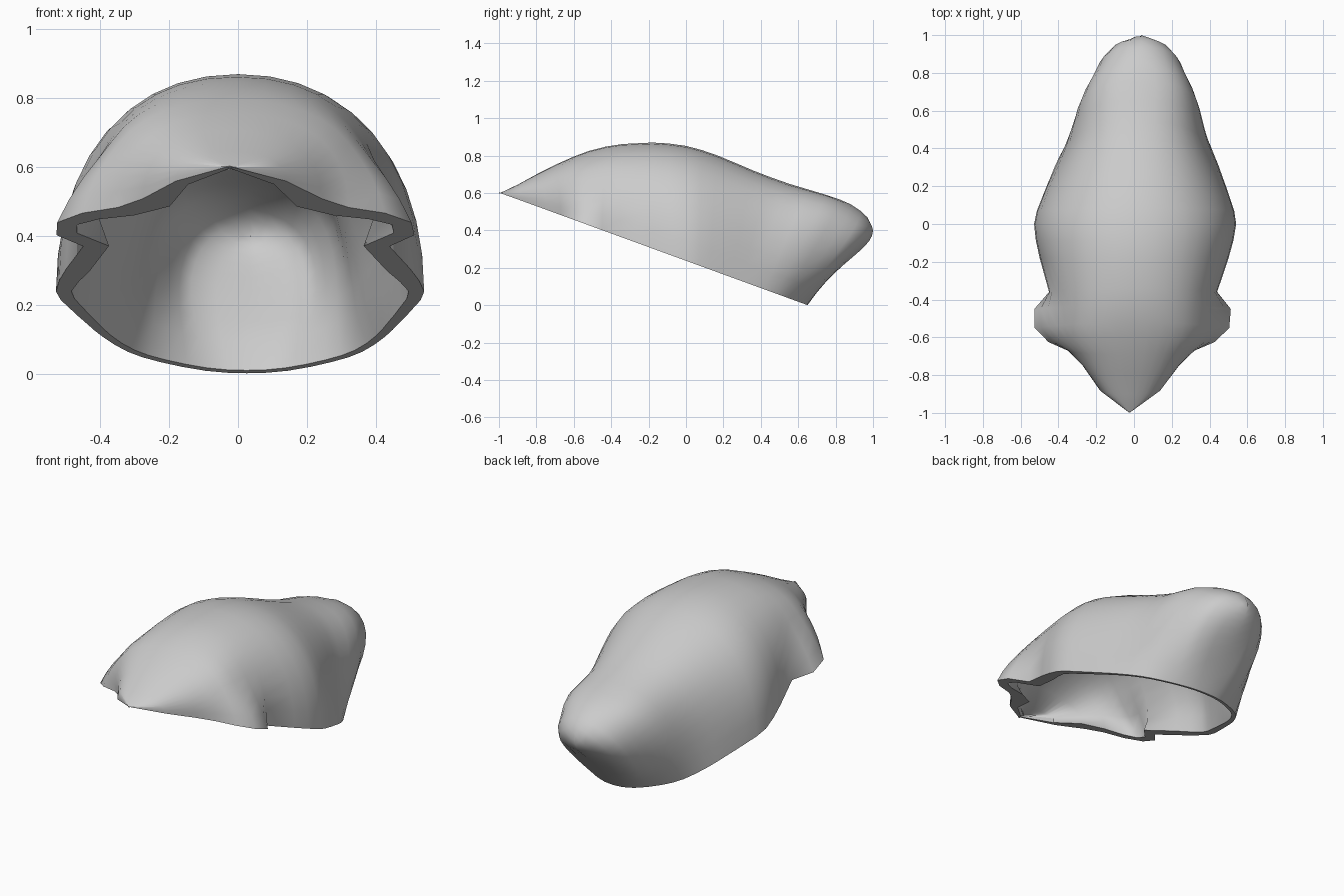
import bpy, bmesh
from mathutils import Vector

if "Cube" in bpy.data.objects:
    bpy.data.objects.remove(bpy.data.objects["Cube"])

SEG = 10                      # segments from rim to ridge
PLANE_N = Vector((0, 0.365, 1)).normalized()


def rim_z(y):
    """Height of the tilted plane that the open rim lies in."""
    return 0.238 - 0.365 * y


def ramp(table, x):
    """Piecewise linear lookup."""
    for (x0, a), (x1, b) in zip(table, table[1:]):
        if x <= x1:
            return a + (b - a) * max(0, (x - x0) / (x1 - x0))
    return table[-1][1]


# stations front to back: base rim x, rim y, ridge y, ridge z
stations = [
    (0, -1, -1, .597), (.16, -.88, -.9, .645), (.26, -.74, -.79, .705),
    (.335, -.67, -.69, .755), (.395, -.625, -.6, .795), (.42, -.55, -.52, .825),
    (.43, -.45, -.43, .848), (.445, -.36, -.34, .862), (.50, -.18, -.18, .87),
    (.535, 0, 0, .852), (.50, .13, .17, .80), (.455, .25, .36, .72),
    (.41, .36, .55, .65), (.34, .48, .75, .59), (.25, .56, .88, .54),
    (.12, .63, .97, .47), (0, .65, 1, .40)]

# section handles where the rear bulge overhangs the hollow sides
rear = {
    11: ((.43, .29, .49), (.31, .36, .72)),
    12: ((.36, .44, .40), (.31, .55, .65)),
    13: ((.33, .64, .36), (.32, .76, .60)),
    14: ((.28, .78, .30), (.265, .89, .52)),
    15: ((.23, .83, .25), (.20, 1.0, .41)),
    16: ((0, .81, .24), (0, 1.0, .30))}

# side tabs flaring out near the rim
tabs = {4: .045, 5: .095, 6: .09}


def section(i):
    """Half cross-section from the rim up to the ridge."""
    xr, yr, yt, zt = stations[i]
    a, d = Vector((xr, yr, rim_z(yr))), Vector((0, yt, zt))
    if i in rear:
        b, c = (Vector(p) for p in rear[i])
    else:
        b = Vector((xr, yr + .4 * (yt - yr), a.z + .6 * (zt - a.z)))
        c = Vector((xr * (.7 if i < 8 else .64), yt, zt))
    pts = []
    for k in range(SEG + 1):
        t = k / SEG
        s = 1 - t
        p = a * s**3 + b * (3 * s * s * t) + c * (3 * s * t * t) + d * t**3
        p.x += tabs.get(i, 0) * max(0, 1 - t / .36) ** 1.2
        pts.append(p)
    return pts


def mirrored(pts):
    return [Vector((-p.x, p.y, p.z)) for p in pts]


# halve the spacing behind the tabs with a smooth in-between section
base = [section(i) for i in range(len(stations))]
base.append(mirrored(base[-2]))
halves = []
for i in range(len(stations)):
    halves.append(base[i])
    if 7 < i < len(stations) - 1:
        halves.append([(q + r) * .5625 - (p + s) * .0625
                       for p, q, r, s in zip(*base[i - 1:i + 3])])

# outer skin lofted through mirrored sections
bm = bmesh.new()
rows = []
for half in halves:
    half[0].z = rim_z(half[0].y)
    half[-1].x = 0
    rows.append([bm.verts.new(p) for p in half + mirrored(half[-2::-1])])
for r0, r1 in zip(rows, rows[1:]):
    for j in range(2 * SEG):
        bm.faces.new((r0[j], r0[j + 1], r1[j + 1], r1[j]))
bmesh.ops.remove_doubles(bm, verts=bm.verts, dist=0.0005)
bmesh.ops.recalc_face_normals(bm, faces=bm.faces)
if sum(f.normal.z * f.calc_area() for f in bm.faces) < 0:
    bmesh.ops.reverse_faces(bm, faces=bm.faces)
bm.normal_update()

# inner lining, kept flush with the rim plane
lip = [(-1, .02), (-.88, .045), (-.74, .10), (-.63, .07), (-.5, .055), (-.36, .075),
       (-.18, .07), (0, .045), (.4, .025)]
wall = [(-1, .045), (.5, .045), (.8, .035)]
outer_faces = list(bm.faces)
rim_edges = [e for e in bm.edges if e.is_boundary]
rim_verts = {v for e in rim_edges for v in e.verts}
inner = {}
for v in list(bm.verts):
    n = v.normal.copy()
    if v in rim_verts:
        n = (n - PLANE_N * n.dot(PLANE_N)).normalized()
        p = v.co - n * ramp(lip, v.co.y)
    else:
        p = v.co - n * ramp(wall, v.co.y)
        p.z = max(p.z, rim_z(p.y) + 0.004)
    inner[v] = p
inner = {v: bm.verts.new(p) for v, p in inner.items()}
for f in outer_faces:
    bm.faces.new([inner[v] for v in reversed(f.verts)])
for e in rim_edges:
    a, b = e.verts
    bm.faces.new((a, b, inner[b], inner[a]))
bmesh.ops.recalc_face_normals(bm, faces=bm.faces)

# slight sideways lean of the rear bulge
for v in bm.verts:
    v.co.x += 0.006 + 0.03 * v.co.y

mesh = bpy.data.meshes.new("hair_shell")
bm.to_mesh(mesh)
bm.free()
shell = bpy.data.objects.new("hair_shell", mesh)
bpy.context.collection.objects.link(shell)

grey = bpy.data.materials.new("light_grey")
grey.diffuse_color = (0.6, 0.6, 0.6, 1)
grey.use_nodes = True
grey.node_tree.nodes["Principled BSDF"].inputs["Base Color"].default_value = grey.diffuse_color
mesh.materials.append(grey)

bpy.context.view_layer.objects.active = shell
shell.select_set(True)
bpy.ops.object.shade_smooth_by_angle(angle=1.1)
